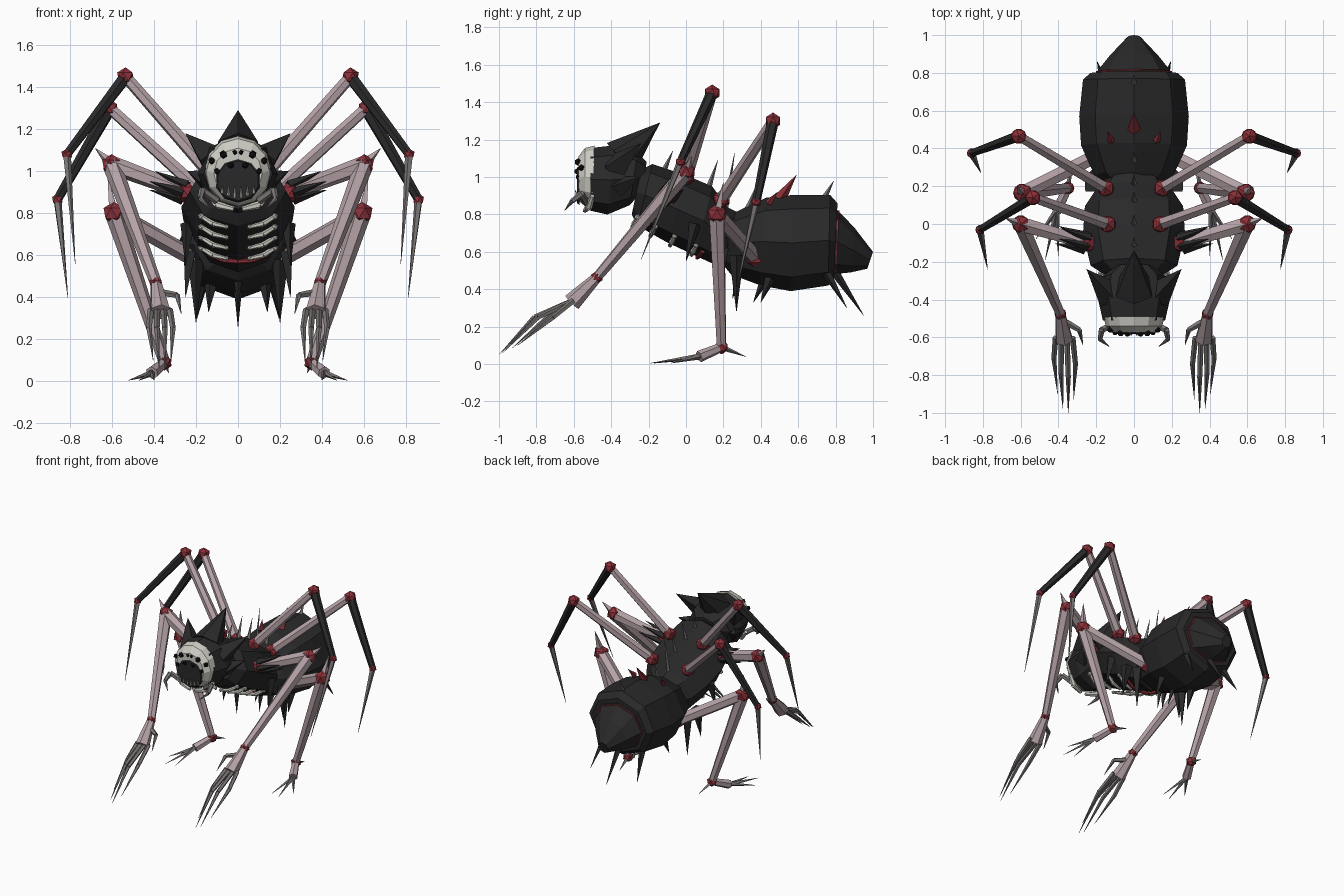
import bpy, bmesh, math
from mathutils import Vector, Matrix

cube = bpy.data.objects.get("Cube")
if cube:
    bpy.data.objects.remove(cube)


def material(name, r, g, b):
    m = bpy.data.materials.new(name)
    m.use_nodes = True
    m.diffuse_color = (r, g, b, 1)
    m.node_tree.nodes["Principled BSDF"].inputs["Base Color"].default_value = (r, g, b, 1)
    return m


BLACK = material("black shell", .022, .022, .022)
FLESH = material("pale flesh", .46, .36, .38)
RED = material("dark red", .26, .03, .04)
BONE = material("bone white", .62, .61, .55)
GREY = material("claw grey", .2, .18, .18)
DARK = material("eye black", .006, .006, .006)


def finish(name, bm, mat, mirror=True):
    bmesh.ops.recalc_face_normals(bm, faces=bm.faces[:])
    mesh = bpy.data.meshes.new(name)
    bm.to_mesh(mesh)
    bm.free()
    mesh.materials.append(mat)
    ob = bpy.data.objects.new(name, mesh)
    bpy.context.collection.objects.link(ob)
    if mirror:
        mod = ob.modifiers.new("mirror", "MIRROR")
        mod.use_mirror_merge = False
    return ob


def add_cone(bm, a, b, r1, r2, sides=6):
    a, b = Vector(a), Vector(b)
    d = b - a
    mat = Matrix.Translation((a + b) / 2) @ d.to_track_quat("Z", "Y").to_matrix().to_4x4()
    bmesh.ops.create_cone(bm, cap_ends=True, segments=sides, radius1=r1,
                          radius2=r2, depth=d.length, matrix=mat)


def limb(name, mat, points, radii, sides=6, mirror=True):
    bm = bmesh.new()
    for i in range(len(points) - 1):
        add_cone(bm, points[i], points[i + 1], radii[i], radii[i + 1], sides)
    return finish(name, bm, mat, mirror)


def balls(name, mat, spots, mirror=True):
    bm = bmesh.new()
    for centre, r in spots:
        bmesh.ops.create_icosphere(bm, subdivisions=1, radius=r,
                                   matrix=Matrix.Translation(centre))
    return finish(name, bm, mat, mirror)


def spikes(name, mat, items, mirror=True, sides=4):
    bm = bmesh.new()
    for base, tip, r in items:
        add_cone(bm, base, tip, r, .001, sides)
    return finish(name, bm, mat, mirror)


def loft(name, mat, rings, sides=8):
    # each ring: top y, top z, bottom y, bottom z, half width
    bm = bmesh.new()
    loops = []
    for yt, zt, yb, zb, w in rings:
        mid = Vector((0, (yt + yb) / 2, (zt + zb) / 2))
        up = Vector((0, (yt - yb) / 2, (zt - zb) / 2))
        angles = [math.tau * k / sides for k in range(sides)]
        loops.append([bm.verts.new(mid + up * math.cos(t) + Vector((w * math.sin(t), 0, 0)))
                      for t in angles])
    for a, b in zip(loops, loops[1:]):
        for k in range(sides):
            n = (k + 1) % sides
            bm.faces.new((a[k], a[n], b[n], b[k]))
    bm.faces.new(loops[0])
    bm.faces.new(loops[-1])
    return finish(name, bm, mat, mirror=False)


# Body
loft("thorax", BLACK, [(-.24, 1.04, -.29, .8, .16), (-.18, 1.07, -.26, .74, .23),
                       (0, 1.01, -.1, .65, .27), (.14, .95, .05, .58, .26),
                       (.22, .84, .18, .52, .19), (.3, .8, .26, .52, .12)])
loft("abdomen", BLACK, [(.22, .79, .2, .53, .14), (.28, .82, .24, .48, .21),
                        (.43, .89, .4, .42, .28), (.58, .905, .56, .39, .29),
                        (.77, .905, .76, .42, .27), (.81, .86, .79, .45, .23)])
loft("tail_collar", RED, [(.79, .82, .78, .48, .2), (.82, .82, .8, .48, .2)])
loft("tail_cone", BLACK, [(.775, .86, .78, .48, .22), (.9, .73, .88, .49, .13),
                          (1, .6, .97, .51, .04)])
loft("head", BLACK, [(-.21, 1.08, -.24, .92, .1), (-.26, 1.13, -.3, .85, .17),
                     (-.38, 1.17, -.42, .8, .19), (-.51, 1.155, -.51, .82, .165)])

# Face
loft("face_mask", BONE, [(-.49, 1.168, -.5, .83, .16), (-.54, 1.155, -.54, .845, .15),
                         (-.575, 1.11, -.572, .87, .115)], 12)
loft("face_patch", BLACK, [(-.57, 1.06, -.57, .85, .11), (-.582, 1.05, -.582, .86, .1)], 10)
balls("eyes", DARK, [((.125, -.56, 1.05), .018), ((.07, -.577, 1.08), .02),
                     ((.1, -.575, 1.0), .016), ((.035, -.58, 1.03), .018),
                     ((.015, -.575, 1.09), .012)])
spikes("teeth", BONE, [((x, -.58, .87 + x / 3), (x, -.592, .93), .008) for x in (.015, .045, .075)])
limb("jaw", BONE, [(.15, -.5, .9), (.1, -.52, .84), (.02, -.54, .82)], [.012, .02, .012])
limb("tusk", GREY, [(.1, -.53, .86), (.17, -.56, .91), (.18, -.61, .87), (.13, -.65, .82)],
     [.02, .018, .013, .001])

# Horns
spikes("crown_horn", BLACK, [((0, -.35, 1.1), (0, -.14, 1.29), .11)], False, 6)
spikes("side_horns", BLACK, [((.12, -.38, 1.05), (.25, -.24, 1.18), .08),
                             ((.14, -.36, .95), (.24, -.25, 1.0), .06)])

# Spikes along the back
spikes("back_spikes", GREY, [((0, y, z), (0, y + .05, z + h), .016) for y, z, h in
                             ((-.12, 1.03, .11), (0, 1, .15), (.12, .94, .15),
                              (.21, .83, .3), (.33, .83, .13), (.74, .89, .09))], False)
spikes("red_back_spike", RED, [((0, .5, .88), (0, .59, 1.01), .035)], False)
spikes("small_red_spikes", RED, [((.12, .44, .86), (.14, .49, .92), .02)])

# Spikes under the belly and flanks
spikes("belly_spikes", BLACK, [((.2, .27, .58), (.2, .27, .28), .04),
                               ((.23, .2, .62), (.25, .18, .4), .04),
                               ((.13, .45, .46), (.14, .4, .33), .03),
                               ((.16, .75, .49), (.195, .86, .3), .025),
                               ((.24, .05, .75), (.25, .0, .55), .035)])
spikes("keel_spikes", BLACK, [((0, .79, .5), (0, .95, .26), .025),
                              ((0, .42, .45), (0, .36, .33), .025),
                              ((0, .28, .52), (0, .25, .35), .025)], False)

# Rib cage under the thorax
bm = bmesh.new()
for i in range(4):
    y, z = -.26 + .09 * i + .005 * i * i, .785 - .05 * i
    path = [(.175, y, z), (.12, y - .018, z - .035), (.055, y - .025, z - .05)]
    add_cone(bm, path[0], path[1], .011, .014)
    add_cone(bm, path[1], path[2], .014, .009)
    for p, r in ((path[0], .017), (path[2], .013)):
        bmesh.ops.create_icosphere(bm, subdivisions=1, radius=r, matrix=Matrix.Translation(p))
finish("ribs", bm, BONE)
limb("belly_stripe", RED, [(.14, .09, .605), (.07, .07, .575), (0, .06, .57)], [.012] * 3)

# Front arms
hip, knee, wrist, palm = (.25, -.1, .9), (.6, 0, 1.03), (.39, -.475, .465), (.37, -.61, .33)
limb("front_arm_upper", FLESH, [hip, knee], [.036, .044])
limb("front_arm_lower", FLESH, [knee, wrist], [.045, .028])
limb("front_palm", FLESH, [wrist, palm], [.028, .05])
balls("front_arm_joints", RED, [(hip, .055), (knee, .052), (wrist, .035)])
spikes("front_knee_spike", FLESH, [(knee, (.68, .03, 1.11), .03)])
axis = (Vector(knee) - Vector(hip)).normalized()
side = axis.orthogonal().normalized()
cuff = []
for k in range(5):
    out = Matrix.Rotation(math.tau * k / 5, 3, axis) @ side
    cuff.append((Vector(hip) + out * .035, Vector(hip) + axis * .17 + out * .05, .028))
spikes("shoulder_cuff", BLACK, cuff)
for k in range(4):
    x, reach = .325 + .03 * k, (.07, 0, .02, .1)[k]
    limb(f"front_finger_{k + 1}", GREY,
         [(x, -.6, .34), (.31 + .038 * k, -.81 + reach, .25), (.32 + .028 * k, -1 + reach, .05 + reach / 2)],
         [.016, .014, .001], 5)
limb("front_thumb", GREY, [(.36, -.52, .42), (.29, -.56, .41), (.27, -.64, .32)], [.018, .014, .001], 5)

# Standing legs
hip, knee, ankle, palm = (.18, .37, .57), (.59, .165, .8), (.35, .19, .09), (.41, .07, .04)
limb("standing_leg_upper", FLESH, [hip, knee], [.042, .042])
limb("standing_leg_lower", FLESH, [knee, ankle], [.045, .027])
limb("standing_foot", FLESH, [ankle, palm], [.025, .032])
balls("standing_leg_joints", RED, [(hip, .06), (knee, .056), (ankle, .038)])
spikes("standing_toes", GREY, [(palm, tip, .016) for tip in
                               ((.52, -.08, .005), (.47, -.19, .005), (.4, -.17, .005))]
       + [(ankle, (.33, .32, .04), .016)])
spikes("standing_knee_spike", FLESH, [(knee, (.62, .2, .97), .03)])

# Raised legs with black shins and long claws
raised = {"raised_front": [(.14, 0, 1), (.535, .14, 1.45), (.815, -.03, 1.08), (.775, -.24, .56)],
          "raised_rear": [(.15, .19, .88), (.61, .465, 1.3), (.86, .375, .865), (.81, .27, .4)]}
for name, (hip, knee, ankle, tip) in raised.items():
    limb(name + "_thigh", FLESH, [hip, knee], [.034, .028])
    limb(name + "_shin", BLACK, [knee, ankle], [.032, .022])
    limb(name + "_claw", GREY, [ankle, tip], [.02, .001], 5)
    balls(name + "_joints", RED, [(hip, .05), (knee, .045), (ankle, .028)])
